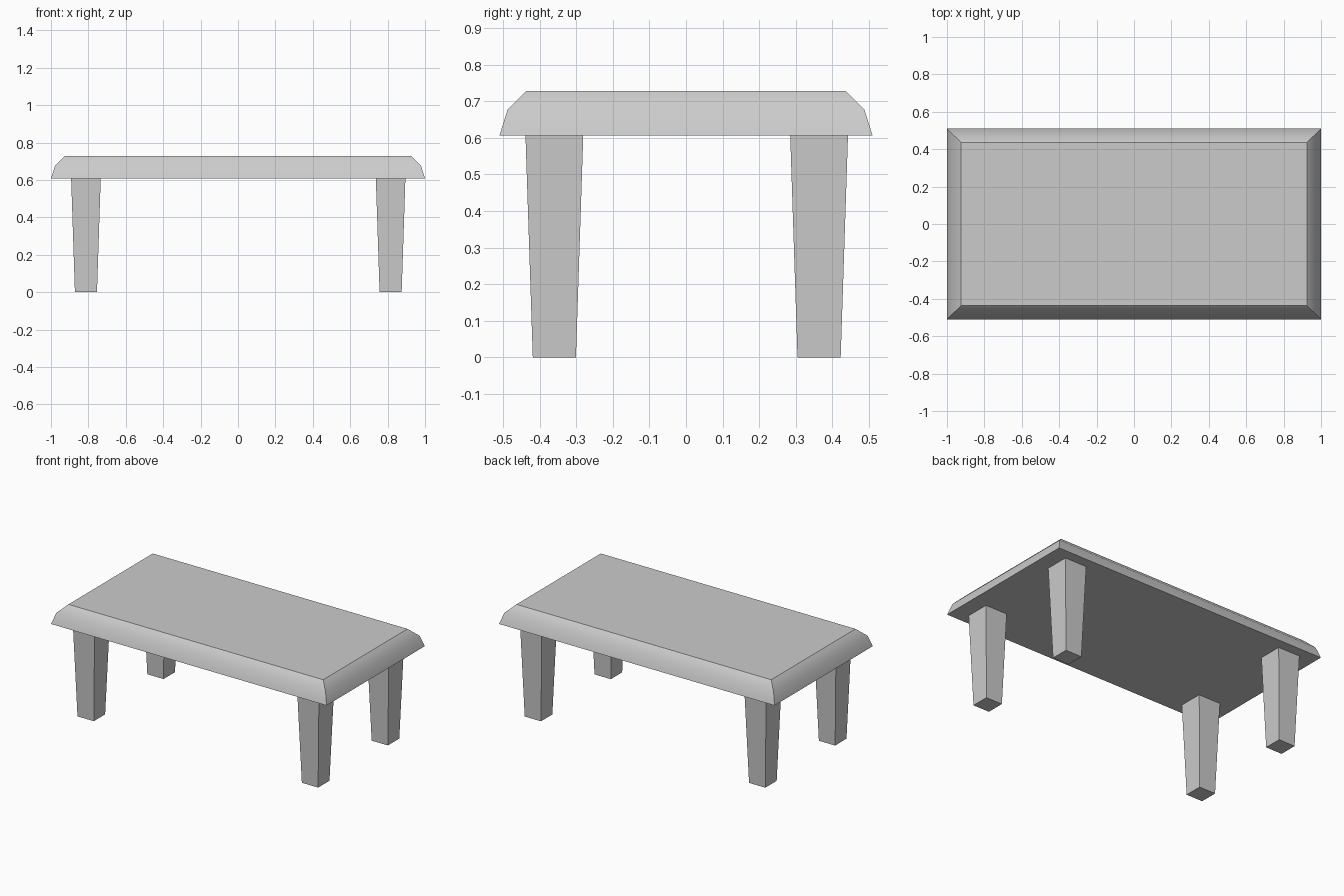
import bpy, bmesh
from math import radians

cube = bpy.data.objects.get("Cube")
if cube:
    bpy.data.objects.remove(cube, do_unlink=True)

grey = bpy.data.materials.new("plain grey")
grey.use_nodes = True
colour = (0.6, 0.6, 0.6, 1)
grey.diffuse_color = colour
grey.node_tree.nodes["Principled BSDF"].inputs["Base Color"].default_value = colour


def stacked_box(name, centre, sections):
    """Join rectangular sections (half width, half depth, z) and cap both ends."""
    bm = bmesh.new()
    corners = [(-1, -1), (1, -1), (1, 1), (-1, 1)]
    rings = [[bm.verts.new((sx * w, sy * d, z)) for sx, sy in corners]
             for w, d, z in sections]
    for low, high in zip(rings, rings[1:]):
        for i in range(4):
            j = (i + 1) % 4
            bm.faces.new((low[i], low[j], high[j], high[i]))
    bm.faces.new(rings[0][::-1])
    bm.faces.new(rings[-1])
    mesh = bpy.data.meshes.new(name)
    bm.to_mesh(mesh)
    bm.free()
    mesh.materials.append(grey)
    obj = bpy.data.objects.new(name, mesh)
    obj.location = (*centre, 0)
    bpy.context.collection.objects.link(obj)
    return obj


# Table top with a two-step rounded edge
top = stacked_box("table_top", (0, 0), [
    (1.0, 0.51, 0.607), (0.978, 0.488, 0.677), (0.925, 0.437, 0.728)])
bpy.ops.object.select_all(action="DESELECT")
top.select_set(True)
bpy.context.view_layer.objects.active = top
bpy.ops.object.shade_smooth_by_angle(angle=radians(35))

# Four legs, tapering towards the floor
for side, x in (("right", -0.813), ("left", 0.816)):
    for end, y in (("front", -0.36), ("back", 0.364)):
        stacked_box(f"{end}_{side}_leg", (x, y), [
            (0.059, 0.059, 0), (0.079, 0.079, 0.607)])
